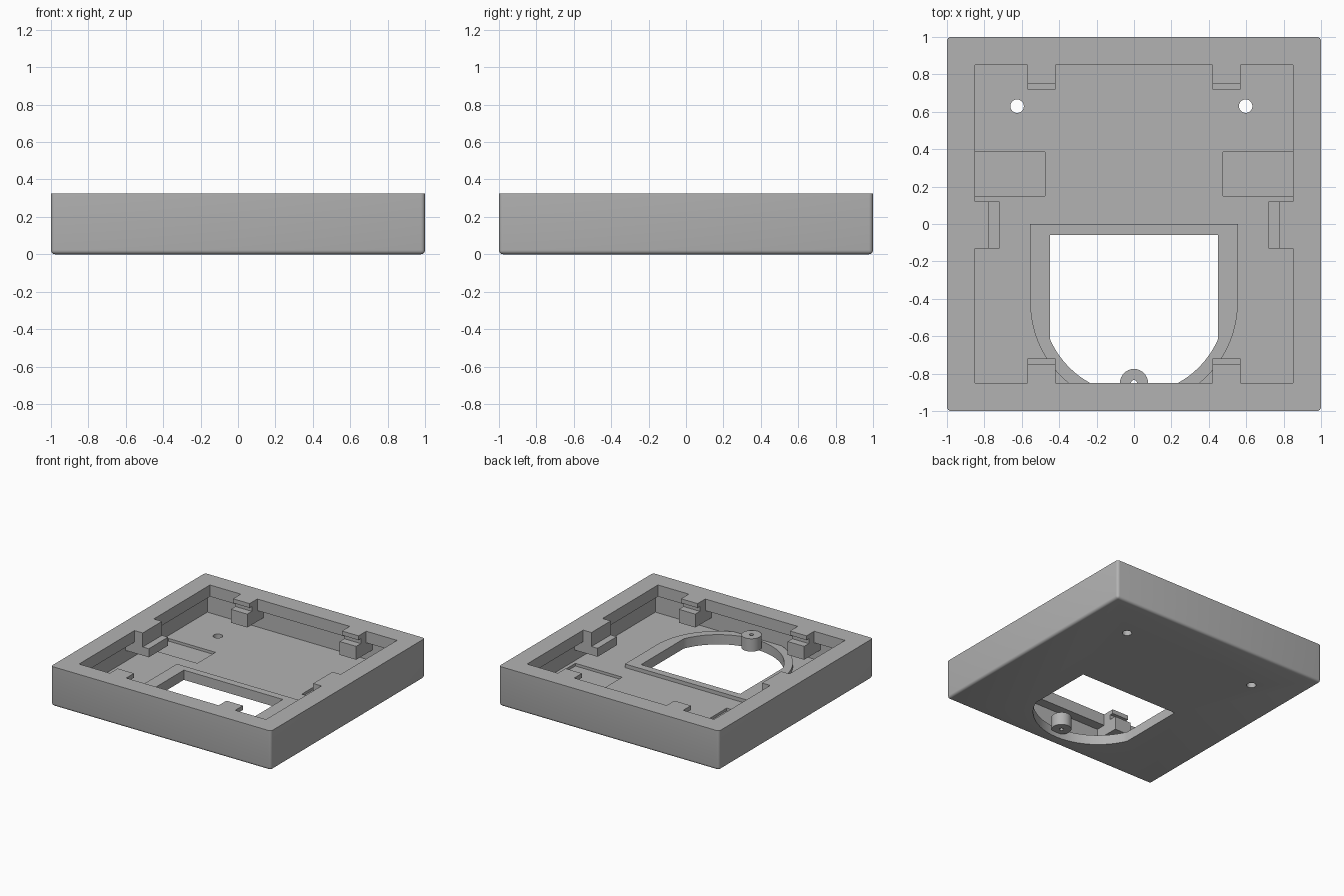
import bpy, bmesh, math
from mathutils import Matrix

cube = bpy.data.objects.get("Cube")
if cube:
    bpy.data.objects.remove(cube, do_unlink=True)

grey = bpy.data.materials.new("matte_grey")
grey.use_nodes = True
colour = (0.45, 0.45, 0.45, 1)
grey.diffuse_color = colour
grey.node_tree.nodes["Principled BSDF"].inputs["Base Color"].default_value = colour

TOP, FLOOR, LIP, INNER, UNDER = 0.325, 0.05, 0.23, 0.85, 0.93


def finish(bm, name):
    bmesh.ops.recalc_face_normals(bm, faces=bm.faces)
    mesh = bpy.data.meshes.new(name)
    bm.to_mesh(mesh)
    bm.free()
    ob = bpy.data.objects.new(name, mesh)
    bpy.context.collection.objects.link(ob)
    mesh.materials.append(grey)
    return ob


def prism(name, points, low, high, matrix=Matrix()):
    """Extrude a flat outline from low to high, then place it."""
    bm = bmesh.new()
    face = bm.faces.new([bm.verts.new((a, b, low)) for a, b in points])
    new = bmesh.ops.extrude_face_region(bm, geom=[face])["geom"]
    bmesh.ops.translate(bm, vec=(0, 0, high - low),
                        verts=[v for v in new if isinstance(v, bmesh.types.BMVert)])
    bm.transform(matrix)
    return finish(bm, name)


def rect(x0, x1, y0, y1):
    return [(x0, y0), (x1, y0), (x1, y1), (x0, y1)]


def circle(x, y, r, n=32):
    return [(x + r * math.cos(math.tau * i / n), y + r * math.sin(math.tau * i / n))
            for i in range(n)]


def arch(half_width, back, radius, centre=-0.42, n=40):
    """Outline with a straight back and sides, and a round front."""
    start = math.acos(half_width / radius)
    pts = [(half_width, back), (-half_width, back)]
    for i in range(n + 1):
        a = math.pi + start + (math.pi - 2 * start) * i / n
        pts.append((radius * math.cos(a), centre + radius * math.sin(a)))
    return pts


def cut(target, points, low, high):
    cutter = prism("cutter", points, low, high)
    cutter.hide_render = True
    mod = target.modifiers.new("cut", "BOOLEAN")
    mod.operation, mod.solver, mod.object = "DIFFERENCE", "EXACT", cutter
    bpy.context.view_layer.objects.active = target
    bpy.ops.object.modifier_apply(modifier=mod.name)
    bpy.data.objects.remove(cutter, do_unlink=True)


# Tray body with rounded upright and bottom edges
bm = bmesh.new()
bmesh.ops.create_cube(bm, size=1, matrix=Matrix.Translation((0, 0, TOP / 2))
                      @ Matrix.Diagonal((2, 2, TOP, 1)))
edges = [e for e in bm.edges if min(v.co.z for v in e.verts) < 0.01]
bmesh.ops.bevel(bm, geom=edges, offset=0.022, segments=4, profile=0.5, affect="EDGES")
tray = finish(bm, "tray_body")

# Hollow with an overhanging lip around the rim
cut(tray, rect(-UNDER, UNDER, -UNDER, UNDER), FLOOR, LIP)
cut(tray, rect(-INNER, INNER, -INNER, INNER), 0.1, 0.5)

# Shallow side pockets and screw holes in the floor
for s in (-1, 1):
    cut(tray, rect(min(s * 0.475, s * 0.9), max(s * 0.475, s * 0.9), 0.15, 0.385), 0.028, 0.1)
for x in (-0.625, 0.597):
    cut(tray, circle(x, 0.63, 0.036), -0.1, 0.1)

# Raised rim around the arched opening
rim = prism("opening_rim", arch(0.555, 0, 0.555), FLOOR - 0.01, 0.08)
opening = arch(0.45, -0.06, 0.49)
for ob in (tray, rim):
    cut(ob, opening, -0.1, 0.12)

# Screw boss at the front of the opening
boss = prism("screw_boss", circle(0, -INNER, 0.075), 0.04, 0.145)
cut(boss, circle(0, -INNER, 0.016, 16), -0.1, 0.3)

# Clips: side profile as (distance from centre, height)
wall_end = [(INNER, TOP), (INNER, LIP), (UNDER, LIP), (UNDER, 0.14)]
hook = [(0.72, 0.14), (0.72, 0.25), (0.78, 0.25), (0.78, 0.29), (0.75, 0.29), (0.75, TOP)]
step = [(0.72, 0.14), (0.72, 0.21), (0.775, 0.21), (0.775, TOP)]
upright = Matrix(((0, 0, 1, 0), (1, 0, 0, 0), (0, 1, 0, 0), (0, 0, 0, 1)))


def clip(name, profile, centre, width, turn):
    prism(name, profile + wall_end, centre - width / 2, centre + width / 2,
          Matrix.Rotation(math.radians(turn), 4, "Z") @ upright)


for s, side in ((-1, "right"), (1, "left")):
    clip("back_clip_" + side, hook, s * 0.495, 0.15, 0)
    clip("front_clip_" + side, hook, -s * 0.495, 0.15, 180)
    clip("side_clip_" + side, step, s * 0.005, 0.25, -90 * s)

# Smooth the rounded parts, keep the corners sharp
for ob in bpy.context.view_layer.objects:
    ob.select_set(ob in (tray, rim, boss))
bpy.context.view_layer.objects.active = tray
bpy.ops.object.shade_smooth_by_angle(angle=math.radians(30))
